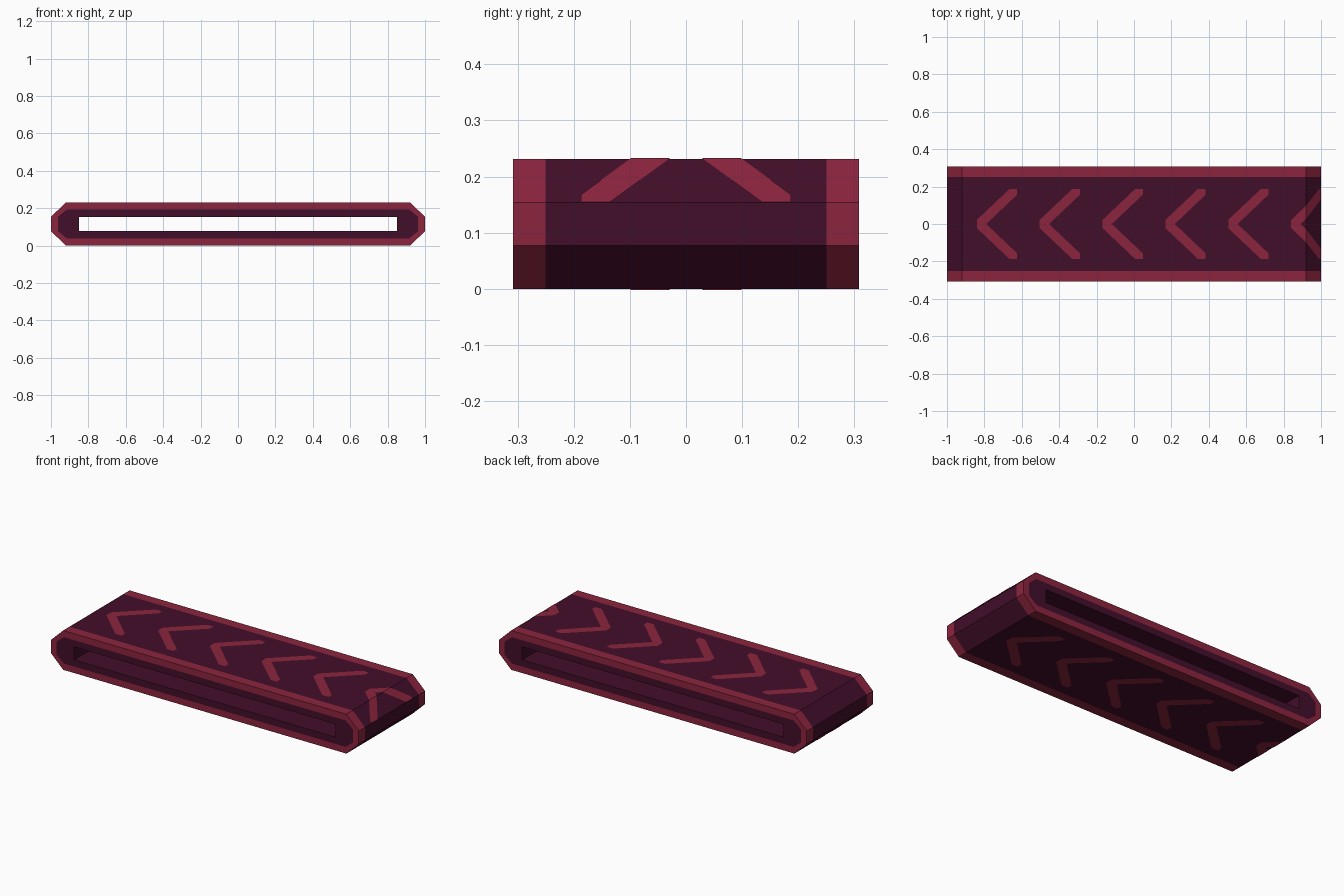
import bpy, bmesh
from mathutils import Vector

if "Cube" in bpy.data.objects:
    bpy.data.objects.remove(bpy.data.objects["Cube"])

def material(name, rgb):
    m = bpy.data.materials.new(name)
    m.diffuse_color = (*rgb, 1)
    m.use_nodes = True
    m.node_tree.nodes["Principled BSDF"].inputs["Base Color"].default_value = m.diffuse_color
    return m

DARK = material("dark plum", (0.0545, 0.0044, 0.0232))
RED = material("crimson", (0.263, 0.0178, 0.048))

W, EDGE = 0.308, 0.25          # half width, start of red edge strip
H, ZA, ZB = 0.231, 0.077, 0.154
CX = 0.92                      # where the end chamfer starts

def octagon(x_out, x_in, z_top):
    """Chamfered profile, counter-clockwise in x/z."""
    z_bot = H - z_top
    return [(-x_in, z_bot), (x_in, z_bot), (x_out, ZA), (x_out, ZB),
            (x_in, z_top), (-x_in, z_top), (-x_out, ZB), (-x_out, ZA)]

def finish(name, bm, mats):
    bmesh.ops.recalc_face_normals(bm, faces=bm.faces)
    me = bpy.data.meshes.new(name)
    bm.to_mesh(me)
    bm.free()
    for m in mats:
        me.materials.append(m)
    ob = bpy.data.objects.new(name, me)
    bpy.context.collection.objects.link(ob)
    return ob

# Belt loop: outer skin in three strips, bordered sides, rectangular hole
bm = bmesh.new()
def ring(points, y):
    return [bm.verts.new((x, y, z)) for x, z in points]

outer_pts = octagon(1.0, CX, H)
inset_pts = octagon(0.963, 0.915, 0.193)
hole_pts = [(-0.85, ZA), (0.85, ZA), (0.85, ZB), (-0.85, ZB)]
outer = [ring(outer_pts, y) for y in (-W, -EDGE, EDGE, W)]
inset = [ring(inset_pts, y) for y in (-W, W)]
hole = [ring(hole_pts, y) for y in (-W, W)]
corner = [0, 1, 1, 2, 2, 3, 3, 0]

def add(verts, index):
    bm.faces.new(list(dict.fromkeys(verts))).material_index = index

for i in range(8):
    j = (i + 1) % 8
    for k in range(3):
        a, b = outer[k], outer[k + 1]
        add([a[i], a[j], b[j], b[i]], 0 if k == 1 else 1)
    for o, n, h in ((outer[0], inset[0], hole[0]), (outer[3], inset[1], hole[1])):
        add([o[i], o[j], n[j], n[i]], 1)
        add([n[i], n[j], h[corner[j]], h[corner[i]]], 0)
for i in range(4):
    j = (i + 1) % 4
    add([hole[0][i], hole[0][j], hole[1][j], hole[1][i]], 0)
finish("belt_loop", bm, [DARK, RED])

# Chevron plates: follow the belt surface, folding over the end chamfer
LIFT = 0.002
slope = Vector((1 - CX, 0, ZB - H)).normalized()
slope_len = Vector((1 - CX, 0, ZB - H)).length

def on_belt(x, y, flip):
    p = Vector((x, y, H + LIFT))
    if x > CX:
        p = Vector((CX + LIFT * 0.5, y, H + LIFT)) + slope * (x - CX)
    if flip:                   # half turn onto the underside
        p = Vector((-p.x, p.y, H - p.z))
    return p

def chevron(name, tip, flip):
    bm = bmesh.new()
    end = min(0.215, CX + slope_len - tip)
    steps = sorted(s for s in {0, 0.05, CX - tip, 0.174, end} if 0 <= s <= end)
    for side in (-1, 1):
        prev = None
        for s in steps:
            lo = max(0, 0.95 * (s - 0.05))
            hi = min(0.187, 0.95 * s + 0.022)
            row = [bm.verts.new(on_belt(tip + s, side * y, flip)) for y in (lo, hi)]
            if prev:
                f = bm.faces.new([prev[0], row[0], row[1], prev[1]])
                f.normal_update()
                if (f.normal.z < 0) != flip:
                    f.normal_flip()
            prev = row
    me = bpy.data.meshes.new(name)
    bm.to_mesh(me)
    bm.free()
    me.materials.append(RED)
    bpy.context.collection.objects.link(bpy.data.objects.new(name, me))

for n in range(6):
    tip = -0.84 + n * 0.336
    chevron(f"top_chevron_{n + 1}", tip, False)
    chevron(f"bottom_chevron_{n + 1}", tip, True)
